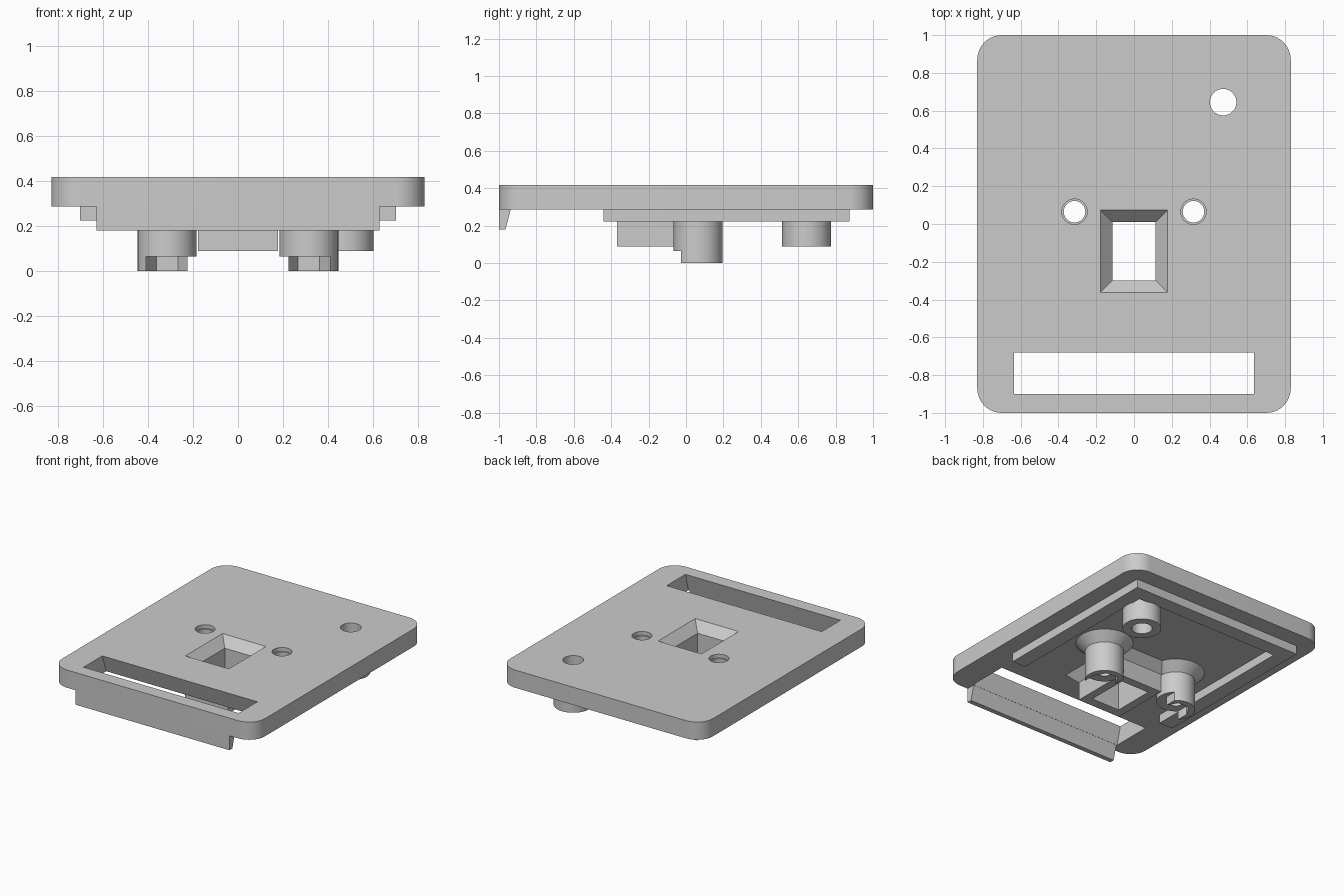
import bpy, bmesh, math

cube = bpy.data.objects.get("Cube")
if cube:
    bpy.data.objects.remove(cube, do_unlink=True)

grey = bpy.data.materials.new("plain_grey")
grey.use_nodes = True
grey.diffuse_color = (0.6, 0.6, 0.6, 1)
grey.node_tree.nodes["Principled BSDF"].inputs["Base Color"].default_value = (0.6, 0.6, 0.6, 1)


def rect(x0, x1, y0, y1):
    return [(x0, y0), (x1, y0), (x1, y1), (x0, y1)]


def circle(cx, cy, r, n=48):
    return [(cx + r * math.cos(2 * math.pi * i / n), cy + r * math.sin(2 * math.pi * i / n))
            for i in range(n)]


def round_rect(hx, hy, r, n=10):
    pts = []
    for k, (sx, sy) in enumerate([(1, 1), (-1, 1), (-1, -1), (1, -1)]):
        for i in range(n + 1):
            a = math.pi / 2 * (k + i / n)
            pts.append((sx * (hx - r) + r * math.cos(a), sy * (hy - r) + r * math.sin(a)))
    return pts


def loft(name, *rings):
    """Solid through matching outlines, each given as (outline, height)."""
    bm = bmesh.new()
    loops = [[bm.verts.new((x, y, z)) for x, y in pts] for pts, z in rings]
    bm.faces.new(loops[0][::-1])
    bm.faces.new(loops[-1])
    for a, b in zip(loops, loops[1:]):
        for i in range(len(a)):
            j = (i + 1) % len(a)
            bm.faces.new((a[i], a[j], b[j], b[i]))
    bmesh.ops.recalc_face_normals(bm, faces=bm.faces)
    mesh = bpy.data.meshes.new(name)
    bm.to_mesh(mesh)
    bm.free()
    mesh.materials.append(grey)
    obj = bpy.data.objects.new(name, mesh)
    bpy.context.collection.objects.link(obj)
    return obj


def prism(name, pts, z0, z1):
    return loft(name, (pts, z0), (pts, z1))


def carve(obj, *cutters):
    """Subtract the cutters, then discard them."""
    for c in cutters:
        c.hide_render = True
        m = obj.modifiers.new("cut", "BOOLEAN")
        m.object, m.operation, m.solver = c, "DIFFERENCE", "EXACT"
    dg = bpy.context.evaluated_depsgraph_get()
    mesh = bpy.data.meshes.new_from_object(obj.evaluated_get(dg))
    obj.modifiers.clear()
    obj.data = mesh
    for c in cutters:
        bpy.data.objects.remove(c, do_unlink=True)


TOP, UNDER, RIM, NOTCH = 0.418, 0.287, 0.223, 0.065
POST_X, POST_Y = 0.315, 0.065
PEG_X, PEG_Y = 0.472, 0.645
window = rect(-0.115, 0.115, -0.3, 0.01)
window_top = rect(-0.178, 0.178, -0.362, 0.073)

# Solid cover plate with undercut slot, funnel window and holes
plate = prism("cover_plate", round_rect(0.83, 1, 0.13), UNDER, TOP)
slot_top = rect(-0.635, 0.635, -0.9, -0.68)
cuts = [
    loft("slot_cut", (rect(-0.635, 0.635, -0.943, -0.625), 0.26), (slot_top, TOP), (slot_top, 0.5)),
    loft("window_cut", (window, 0.2), (window, 0.35), (window_top, TOP), (window_top, 0.5)),
    prism("peg_cut", circle(PEG_X, PEG_Y, 0.07), 0.2, 0.5),
]
for s in (-1, 1):
    c = s * POST_X
    cuts.append(prism("screw_cut", circle(c, POST_Y, 0.057), 0.2, 0.5))
    cuts.append(prism("head_cut", circle(c, POST_Y, 0.067), 0.39, 0.5))
carve(plate, *cuts)

# Three-sided locating rim, open towards the front
rim = prism("locating_rim", rect(-0.703, 0.703, -0.44, 0.873), RIM, UNDER)
carve(rim, prism("rim_cut", rect(-0.593, 0.593, -0.6, 0.763), 0.1, 0.4))

# Tapered lip below the front edge
loft("front_lip", (rect(-0.63, 0.63, -1, -0.965), 0.18), (rect(-0.63, 0.63, -1, -0.937), UNDER))

# Square tube below the window, with a flared root
tube_low = rect(-0.177, 0.177, -0.37, 0.073)
tube = loft("window_tube", (tube_low, 0.088), (tube_low, RIM),
            (rect(-0.24, 0.24, -0.433, 0.136), UNDER))
carve(tube, prism("tube_cut", window, 0, 0.5))

# Screw posts with flared roots and a side-loading nut seat in each end
for side, s in (("right", -1), ("left", 1)):
    c = s * POST_X
    post = loft(side + "_screw_post", (circle(c, POST_Y, 0.131), 0), (circle(c, POST_Y, 0.131), RIM),
                (circle(c, POST_Y, 0.194), UNDER))
    inner = sorted((c - s * 0.09, c - s * 0.3))
    carve(post,
          prism("bore", circle(c, POST_Y, 0.057), -0.1, 0.5),
          prism("nut_seat", circle(c, POST_Y, 0.095, 6), -0.1, NOTCH),
          prism("front_opening", rect(c - 0.094, c + 0.094, -0.3, POST_Y), -0.1, NOTCH),
          prism("inner_flat", rect(*inner, -0.2, 0.3), -0.1, NOTCH))

# Hollow peg at the back
peg = prism("back_peg", circle(PEG_X, PEG_Y, 0.131), 0.088, UNDER)
carve(peg, prism("peg_bore", circle(PEG_X, PEG_Y, 0.07), 0, 0.5))

# Smooth the round walls, keep the edges sharp
bpy.ops.object.select_all(action="DESELECT")
for obj in bpy.context.collection.objects:
    if obj.type == "MESH":
        obj.select_set(True)
        bpy.context.view_layer.objects.active = obj
bpy.ops.object.shade_smooth_by_angle(angle=math.radians(30))
